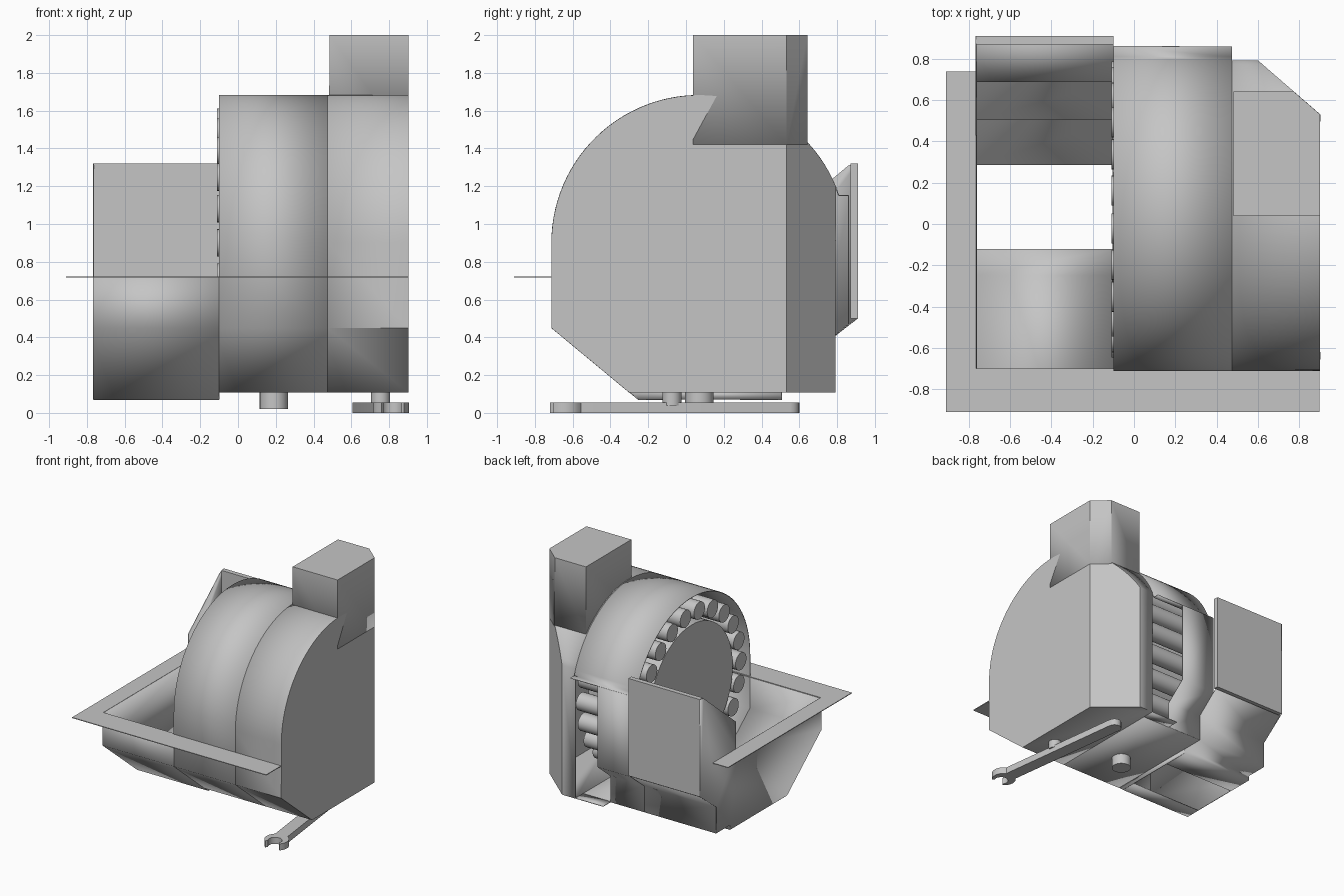
import bpy, bmesh
from math import sin, cos, pi, radians
from mathutils import Vector

if "Cube" in bpy.data.objects:
    bpy.data.objects.remove(bpy.data.objects["Cube"])

grey = bpy.data.materials.new("plain_grey")
grey.use_nodes = True
GREY = (0.56, 0.56, 0.56, 1)
grey.diffuse_color = GREY
grey.node_tree.nodes["Principled BSDF"].inputs["Base Color"].default_value = GREY


def finish(name, bm, thickness=0.0):
    bmesh.ops.recalc_face_normals(bm, faces=bm.faces)
    mesh = bpy.data.meshes.new(name)
    bm.to_mesh(mesh)
    bm.free()
    mesh.materials.append(grey)
    obj = bpy.data.objects.new(name, mesh)
    bpy.context.collection.objects.link(obj)
    bpy.ops.object.select_all(action="DESELECT")
    obj.select_set(True)
    bpy.context.view_layer.objects.active = obj
    bpy.ops.object.shade_smooth_by_angle(angle=radians(25))
    if thickness:
        mod = obj.modifiers.new("sheet", "SOLIDIFY")
        mod.thickness = thickness
        mod.offset = 0
    return obj


def sheet_mesh(path, x0, x1, closed=False, cap=False):
    """Sweep a (y, z) path along x; cap closes the x1 end."""
    bm = bmesh.new()
    a = [bm.verts.new((x0, y, z)) for y, z in path]
    b = [bm.verts.new((x1, y, z)) for y, z in path]
    n = len(path)
    for i in range(n if closed else n - 1):
        j = (i + 1) % n
        bm.faces.new((a[i], a[j], b[j], b[i]))
    if cap:
        bm.faces.new(b)
    return bm


def sheet(name, path, x0, x1):
    return finish(name, sheet_mesh(path, x0, x1), 0.006)


def plate(name, points, z0=0.0, z1=0.0):
    """Flat outline; (x, y) points extruded from z0 to z1."""
    bm = bmesh.new()
    face = bm.faces.new([bm.verts.new((x, y, z0)) for x, y in points])
    out = bmesh.ops.extrude_face_region(bm, geom=[face])
    for v in out["geom"]:
        if isinstance(v, bmesh.types.BMVert):
            v.co.z = z1
    return finish(name, bm)


def rod(name, centre, radius, length, axis="Z", sides=32):
    bm = bmesh.new()
    bmesh.ops.create_cone(bm, cap_ends=True, segments=sides, radius1=radius,
                          radius2=radius, depth=length)
    for v in bm.verts:
        x, y, z = v.co
        v.co = Vector(centre) + (Vector((z, x, y)) if axis == "X" else v.co)
    return finish(name, bm)


def chamfer(bm):
    """Cut the back right corner off and close the cut."""
    geom = bm.verts[:] + bm.edges[:] + bm.faces[:]
    out = bmesh.ops.bisect_plane(bm, geom=geom, plane_co=(0.9, 0.53, 0),
                                 plane_no=(0.26, 0.3, 0), clear_outer=True)
    cut = [e for e in out["geom_cut"] if isinstance(e, bmesh.types.BMEdge)]
    bmesh.ops.edgeloop_fill(bm, edges=cut)


CY, CZ, R = 0.07, 0.90, 0.78      # drum axis and casing radius
LEFT, MID, RIGHT = -0.765, -0.10, 0.90
POST = 0.475                      # inner edge of the closed column


def arc(start, steps=48):
    angles = [radians(start + (180 - start) * i / steps) for i in range(steps + 1)]
    return [(CY + R * cos(a), CZ + R * sin(a)) for a in angles]


# Drum casing: open part and closed chamfered column
front = [(-0.71, 0.45), (-0.30, 0.11)]
sheet("drum_casing", [(0.86, 1.15)] + arc(18.7) + front + [(0.69, 0.11)], MID, POST)
sheet("casing_floor_tab", [(0.69, 0.11), (0.79, 0.11)], 0.22, POST)
column = sheet_mesh(arc(22.6) + front + [(0.79, 0.11)], POST, RIGHT, True, True)
chamfer(column)
finish("casing_column", column, 0.006)

# Outlet on top
outlet = bmesh.new()
bmesh.ops.create_cube(outlet, size=1)
for v in outlet.verts:
    v.co = (0.6925 + v.co.x * 0.415, 0.34 + v.co.y * 0.6, 1.71 + v.co.z * 0.58)
chamfer(outlet)
bmesh.ops.delete(outlet, geom=[f for f in outlet.faces
                               if f.calc_center_median().z < 1.43], context="FACES")
finish("outlet", outlet, 0.006)

# Feed hopper with a gap in its floor
sheet("hopper_front", [(-0.71, 0.72), (-0.71, 0.45), (-0.25, 0.07), (-0.12, 0.07)], LEFT, MID)
chute = [(0.505, 0.11), (0.69, 0.11), (0.69, 0.33), (0.89, 0.49)]
sheet("hopper_chute", [(0.285, 0.07), (0.505, 0.07)] + chute, LEFT, MID)
sheet("chute_back", [(0.86, 1.15), (0.86, 0.47), (0.69, 0.33), (0.69, 0.11)], MID, 0.22)
plate("hopper_back", [(LEFT, 0.87), (MID, 0.87), (MID, 0.91), (LEFT, 0.91)], 0.50, 1.32)


def wall(name, x, points):
    bm = bmesh.new()
    bm.faces.new([bm.verts.new((x, y, z)) for y, z in points])
    finish(name, bm, 0.006)


wall("hopper_side", LEFT,
     [(-0.71, 0.72), (-0.71, 0.45), (-0.25, 0.07), (0.505, 0.07)] + chute[:3] +
     [(0.91, 0.50), (0.91, 1.32), (0.86, 1.31), (0.43, 0.95), (0.43, 0.72)])
wall("hopper_floor_step", MID,
     [(-0.30, 0.11), (-0.25, 0.07), (0.505, 0.07), (0.505, 0.11)])

# Rim around the front and left of the hopper
plate("hopper_rim", [(-0.91, -0.91), (0.90, -0.91), (0.90, -0.70), (LEFT, -0.70),
                     (LEFT, 0.74), (-0.91, 0.74)], 0.716, 0.722)

# Drum with a ring of rollers
x_mid, length = (MID + POST) / 2, POST - MID
rod("drum", (x_mid, CY, CZ), 0.55, length, "X", 64)
COUNT = 22
for i in range(COUNT):
    a = 2 * pi * (i + 0.5) / COUNT + pi / 2
    rod("roller", (x_mid - 0.005, CY + 0.645 * cos(a), CZ + 0.645 * sin(a)),
        0.073, length + 0.01, "X", 24)

# Pegs under the floor
rod("drive_peg", (0.19, 0.07, 0.09), 0.075, 0.14)
rod("lever_peg", (0.755, -0.075, 0.085), 0.05, 0.09)

# Lever with a hooked front end
tip = Vector((0.81, -0.64))
tail = Vector((0.66, 0.545))
along = (tail - tip).normalized()
side = Vector((-along.y, along.x))


def bow(centre, radius, start, stop, steps):
    angles = [radians(start + (stop - start) * i / steps) for i in range(steps + 1)]
    return [centre + radius * (cos(a) * along + sin(a) * side) for a in angles]


outline = (bow(tail, 0.055, -90, 90, 8) + bow(tip, 0.095, 35, 140, 6) +
           bow(tip - 0.03 * along, 0.055, 120, -120, 12) + bow(tip, 0.095, -140, -35, 6))
plate("lever", outline, 0.0, 0.055)
